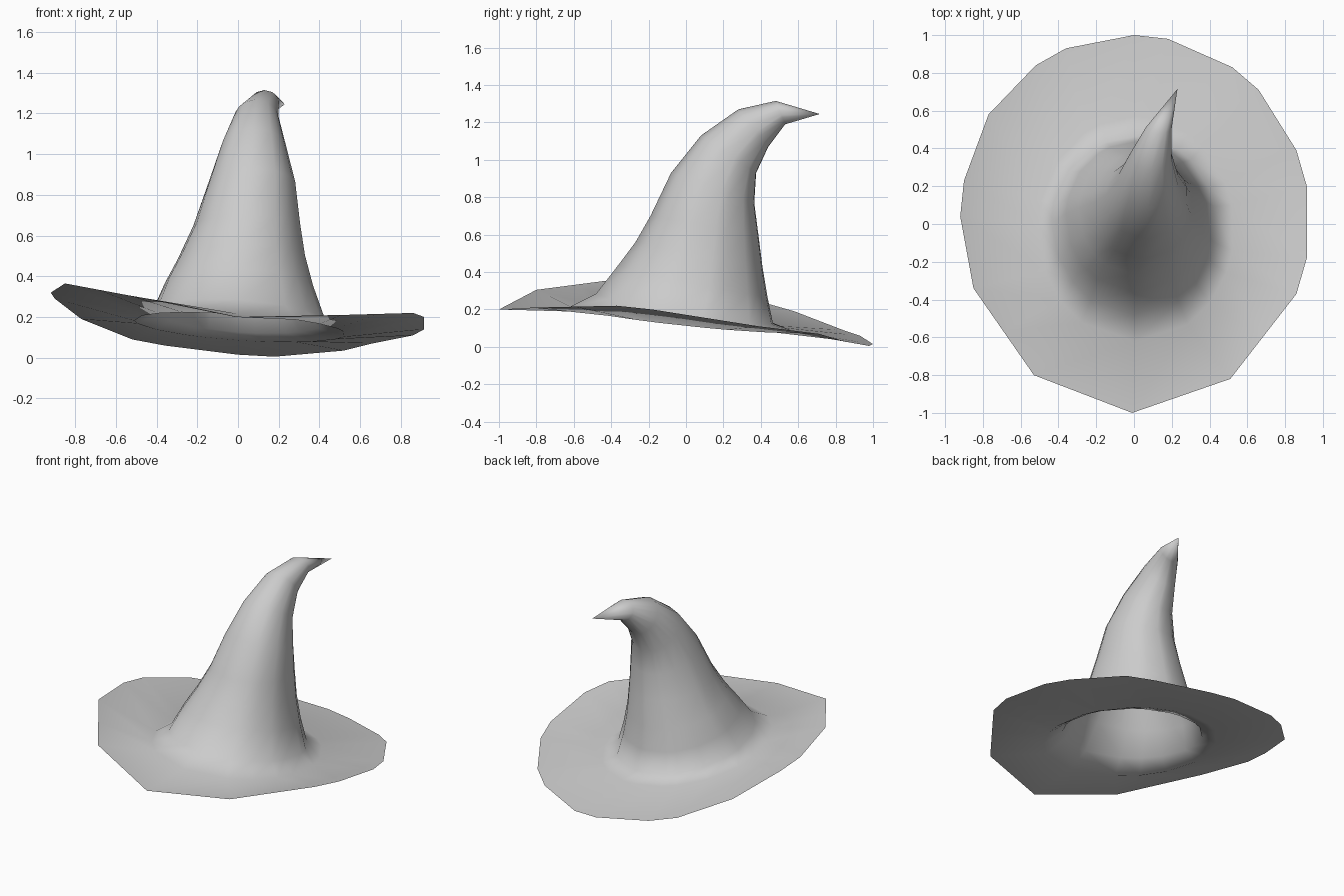
import bpy, bmesh
from math import atan2, cos, sin
from mathutils import Vector

if "Cube" in bpy.data.objects:
    bpy.data.objects.remove(bpy.data.objects["Cube"])

# brim rim, counter-clockwise from the back
RIM = [(0, 1, .015), (-.36, .93, .06), (-.52, .84, .09), (-.77, .58, .19),
       (-.90, .23, .29), (-.92, .04, .32), (-.85, -.34, .365), (-.69, -.57, .335),
       (-.53, -.80, .305), (-.01, -1, .2), (.51, -.82, .21), (.685, -.595, .215),
       (.86, -.37, .22), (.915, -.18, .2), (.915, .2, .14), (.86, .39, .11),
       (.66, .71, .07), (.52, .83, .035), (.18, .98, .005)]

# tilted oval sections: front y,z / back y,z / left x / right x / right-side drop in z
SECTIONS = [
    (-.62, .215, .57, .085, -.51, .53, .07),   # flare where brim meets crown
    (-.48, .285, .465, .125, -.42, .435, .06),
    (-.36, .44, .435, .27, -.36, .375, .03),
    (-.27, .56, .41, .42, -.295, .335, 0),
    (-.19, .70, .387, .60, -.22, .31, 0),
    (-.08, .93, .365, .77, -.15, .285, 0),
    (.08, 1.13, .375, .93, -.085, .237, 0),
    (.28, 1.27, .44, 1.07, -.02, .2, 0),
    (.48, 1.315, .53, 1.19, .06, .2, 0),
]
TIP = (.23, .715, 1.245)


def section(fy, fz, by, bz, lx, rx, drop):
    """Points of one oval, at the same bearings as the rim points."""
    mid = Vector(((lx + rx) / 2, (fy + by) / 2, (fz + bz) / 2))
    side = Vector(((rx - lx) / 2, 0, -drop / 2))
    back = Vector((0, (by - fy) / 2, (bz - fz) / 2))
    angles = [atan2(y, x) for x, y, z in RIM]
    return [mid + side * cos(a) + back * sin(a) for a in angles]


# hat: one open sheet running from the rim up the bent crown to the tip
bm = bmesh.new()
rings = [[bm.verts.new(p) for p in ring]
         for ring in [RIM] + [section(*s) for s in SECTIONS]]
n = len(RIM)
for low, high in zip(rings, rings[1:]):
    for i in range(n):
        j = (i + 1) % n
        bm.faces.new((low[i], low[j], high[j], high[i]))
tip = bm.verts.new(TIP)
for i in range(n):
    bm.faces.new((rings[-1][i], rings[-1][(i + 1) % n], tip))
for f in bm.faces:
    f.smooth = True

mesh = bpy.data.meshes.new("pointed_hat")
bm.to_mesh(mesh)
bm.free()
hat = bpy.data.objects.new("pointed_hat", mesh)
bpy.context.collection.objects.link(hat)
